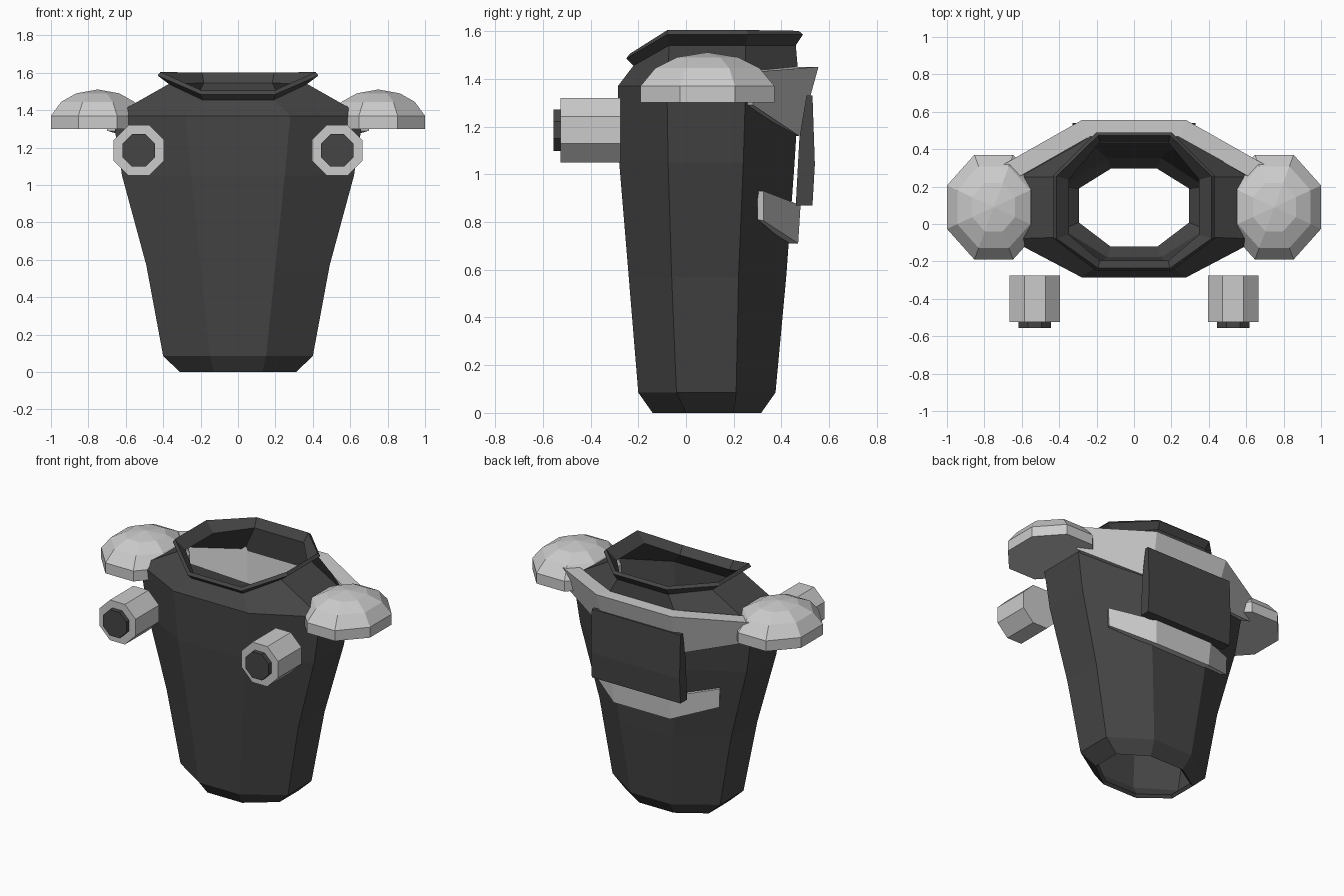
import bpy, bmesh, math

if "Cube" in bpy.data.objects:
    bpy.data.objects.remove(bpy.data.objects["Cube"])

dark = bpy.data.materials.new("dark_grey")
dark.diffuse_color = (0.06, 0.06, 0.06, 1)
dark.use_nodes = True
dark.node_tree.nodes["Principled BSDF"].inputs["Base Color"].default_value = dark.diffuse_color


def loft(name, rings, caps=True, mat=None):
    """Skin a list of equal-length closed rings with flat quads."""
    bm = bmesh.new()
    rows = [[bm.verts.new(p) for p in r] for r in rings]
    n = len(rows[0])
    for a, b in zip(rows, rows[1:]):
        for j in range(n):
            k = (j + 1) % n
            bm.faces.new((a[j], a[k], b[k], b[j]))
    if caps:
        bm.faces.new(rows[0][::-1])
        bm.faces.new(rows[-1])
        bmesh.ops.recalc_face_normals(bm, faces=bm.faces)
    me = bpy.data.meshes.new(name)
    bm.to_mesh(me)
    bm.free()
    ob = bpy.data.objects.new(name, me)
    bpy.context.collection.objects.link(ob)
    if mat:
        me.materials.append(mat)
    return ob


def body_ring(a, b, yf, y1, y2, yb, zf, z):
    """Eight-sided ring: a/b half widths of front and sides, zf height of front edge."""
    return [(-a, yf, zf), (a, yf, zf), (b, y1, z), (b, y2, z),
            (a, yb, z), (-a, yb, z), (-b, y2, z), (-b, y1, z)]


def octagon(rx, ry):
    """Octagon with flat sides, given by its half extents."""
    k = 1 / math.cos(math.pi / 8)
    angles = [math.pi / 8 + i * math.pi / 4 for i in range(8)]
    return [(rx * k * math.cos(t), ry * k * math.sin(t)) for t in angles]


def wrap(name, end, mid, mat=None):
    """Band around the back: an end and a middle section, mirrored in x."""
    flip = lambda s: [(-x, y, z) for x, y, z in s]
    return loft(name, [end, mid, flip(mid), flip(end)], mat=mat)


# Tapered torso shell with shoulder slope and flared collar
torso = loft("torso", [
    body_ring(0.13, 0.31, -0.14, 0.00, 0.20, 0.315, 0, 0),
    body_ring(0.15, 0.40, -0.20, -0.04, 0.21, 0.375, 0.085, 0.085),
    body_ring(0.20, 0.49, -0.24, -0.06, 0.22, 0.42, 0.57, 0.57),
    body_ring(0.25, 0.62, -0.28, -0.075, 0.24, 0.455, 1.05, 1.05),
    body_ring(0.28, 0.67, -0.285, -0.08, 0.25, 0.475, 1.37, 1.37),
    body_ring(0.19, 0.37, -0.22, -0.07, 0.25, 0.46, 1.455, 1.54),
    body_ring(0.20, 0.43, -0.25, -0.08, 0.26, 0.49, 1.485, 1.585),
], caps=False, mat=dark)
shell = torso.modifiers.new("thickness", 'SOLIDIFY')
shell.thickness = 0.025
shell.offset = -1

for side, label in ((-1, "left"), (1, "right")):
    # Domed shoulder pad
    loft("shoulder_pad_" + label, [
        [(side * 0.75 + x * s, 0.09 + y * s, z) for x, y in octagon(0.25, 0.28)]
        for s, z in ((1, 1.30), (1, 1.37), (0.78, 1.445), (0.46, 1.49), (0.02, 1.51))])

    # Front tube and its dark core
    for name, r, y0, y1, mat in (("tube_", 0.135, -0.525, -0.275, None),
                                 ("tube_core_", 0.087, -0.555, -0.50, dark)):
        loft(name + label, [[(side * 0.53 + x, y, 1.185 + z) for x, z in octagon(r, r)]
                            for y in (y0, y1)], mat=mat)

# Sloped yoke joining the shoulder pads behind the neck
wrap("back_yoke",
     [(0.73, 0.30, 1.43), (0.70, 0.28, 1.29), (0.60, 0.24, 1.29), (0.62, 0.25, 1.43)],
     [(0.28, 0.555, 1.45), (0.25, 0.475, 1.16), (0.23, 0.43, 1.16), (0.25, 0.46, 1.45)])

# Belt strip low on the back
wrap("back_belt",
     [(0.48, 0.325, 0.93), (0.475, 0.325, 0.805), (0.46, 0.30, 0.81), (0.465, 0.30, 0.93)],
     [(0.22, 0.48, 0.87), (0.21, 0.47, 0.71), (0.20, 0.42, 0.71), (0.20, 0.43, 0.87)])

# Dark back panel
profile = [(0.505, 1.33), (0.53, 1.33), (0.54, 1.04), (0.53, 0.87), (0.46, 0.87), (0.475, 1.15)]
loft("back_panel", [[(x, y, z) for y, z in profile] for x in (-0.33, 0.33)], mat=dark)
